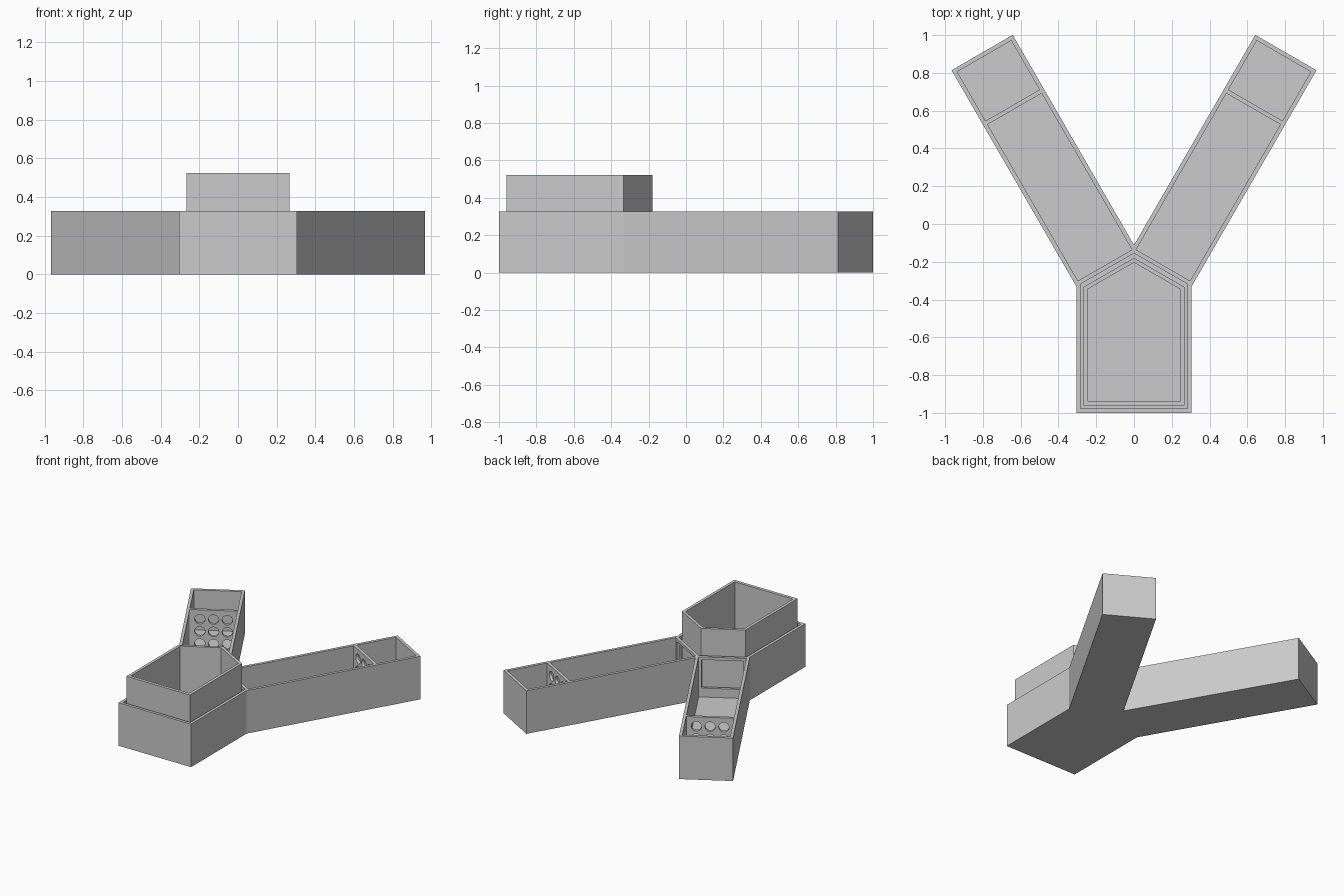
import bpy, bmesh, math
from mathutils import Vector

if "Cube" in bpy.data.objects:
    bpy.data.objects.remove(bpy.data.objects["Cube"])

T = 0.022                      # wall thickness
H = 0.327                      # tray height
ARM_L, ARM_W = 1.322, 0.374
ORIGIN = Vector((0.305, -0.331))
U = Vector((0.5, math.sqrt(0.75)))     # along the arm
V = Vector((math.sqrt(0.75), -0.5))    # across the arm


def arm_pt(u, v, side):
    p = ORIGIN + U * u + V * v
    return (p.x * side, p.y)


def prism(name, pts, z0, z1):
    bm = bmesh.new()
    face = bm.faces.new([bm.verts.new((x, y, z0)) for x, y in pts])
    ext = bmesh.ops.extrude_face_region(bm, geom=[face])
    for g in ext["geom"]:
        if isinstance(g, bmesh.types.BMVert):
            g.co.z = z1
    bmesh.ops.recalc_face_normals(bm, faces=bm.faces[:])
    mesh = bpy.data.meshes.new(name)
    bm.to_mesh(mesh)
    bm.free()
    obj = bpy.data.objects.new(name, mesh)
    bpy.context.collection.objects.link(obj)
    return obj


def house(w, front, shoulder, apex):
    return [(-w, front), (w, front), (w, shoulder), (0, apex), (-w, shoulder)]


def arm_box(u0, u1, v0, v1, z0, z1, side):
    pts = [arm_pt(u, v, side) for u, v in ((u0, v0), (u1, v0), (u1, v1), (u0, v1))]
    return prism("cutter", pts, z0, z1)


def cut(target, cutter):
    cutter.hide_render = True
    mod = target.modifiers.new("cut", "BOOLEAN")
    mod.operation = "DIFFERENCE"
    mod.solver = "EXACT"
    mod.object = cutter
    bpy.context.view_layer.objects.active = target
    bpy.ops.object.modifier_apply(modifier=mod.name)
    bpy.data.objects.remove(cutter, do_unlink=True)


# Y-shaped tray, outer block
right = [arm_pt(0, 0, 1), arm_pt(ARM_L, 0, 1), arm_pt(ARM_L, -ARM_W, 1)]
crotch = (0, arm_pt(0.0377, -ARM_W, 1)[1])
left = [(-x, y) for x, y in reversed(right)]
tray = prism("y_tray", [(-0.305, -1), (0.305, -1)] + right + [crotch] + left, 0, H)

# Body pocket
cut(tray, prism("cutter", house(0.283, -0.978, -0.318, -0.155), T, 1))

for side in (1, -1):
    # Long and short arm compartments, leaving a divider between
    for u0, u1 in ((T, 0.978), (1.0, ARM_L - T)):
        cut(tray, arm_box(u0, u1, -ARM_W + T, -T, T, 1, side))
    # Window between the arm and the body pocket
    cut(tray, arm_box(-0.006, 0.03, -0.332, -0.042, 0.09, 0.305, side))
    # Grid of round holes through the divider
    for col in (-1, 0, 1):
        for z in (0.07, 0.163, 0.256):
            x, y = arm_pt(0.989, -ARM_W / 2 + col * 0.095, side)
            axis = Vector((U.x * side, U.y, 0))
            bpy.ops.mesh.primitive_cylinder_add(
                vertices=32, radius=0.036, depth=0.04, location=(x, y, z),
                rotation=axis.to_track_quat("Z", "Y").to_euler())
            cut(tray, bpy.context.object)

# Loose-fitting cup standing in the body pocket
cup = prism("insert_cup", house(0.267, -0.96, -0.333, -0.18), T, 0.523)
cut(cup, prism("cutter", house(0.245, -0.936, -0.345, -0.204), 2 * T, 1))
